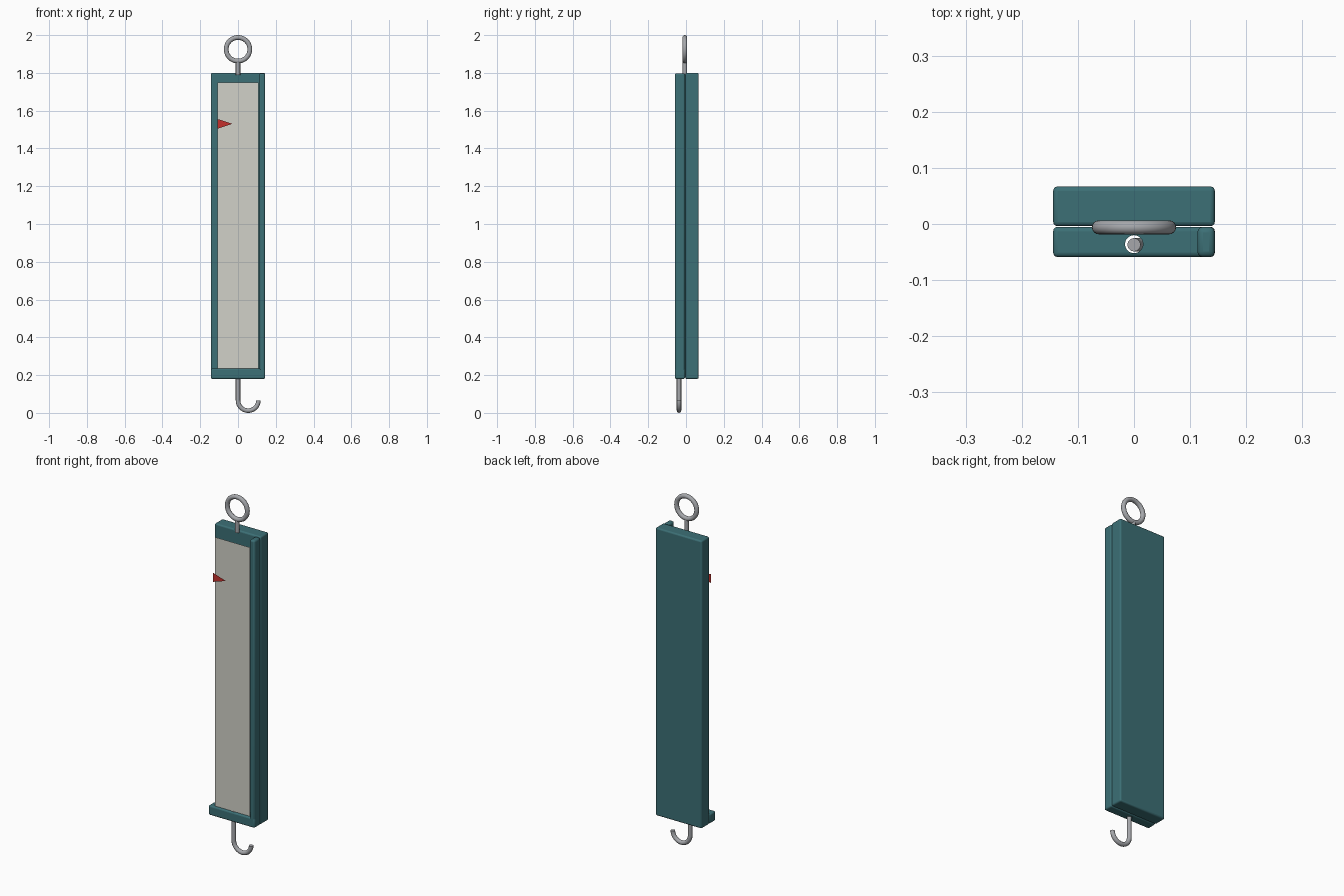
import bpy, math
from mathutils import Vector

if "Cube" in bpy.data.objects:
    bpy.data.objects.remove(bpy.data.objects["Cube"])


def material(name, rgb):
    m = bpy.data.materials.new(name)
    m.diffuse_color = (*rgb, 1)
    m.use_nodes = True
    m.node_tree.nodes["Principled BSDF"].inputs["Base Color"].default_value = m.diffuse_color
    return m


TEAL = material("teal_paint", (0.045, 0.16, 0.18))
CREAM = material("scale_card", (0.64, 0.64, 0.58))
RED = material("pointer_red", (0.55, 0.03, 0.025))
STEEL = material("steel", (0.38, 0.39, 0.41))


def box(name, lo, hi, bevel=0.008):
    lo, hi = Vector(lo), Vector(hi)
    bpy.ops.mesh.primitive_cube_add(size=1, location=(lo + hi) / 2)
    o = bpy.context.object
    o.name = name
    o.scale = hi - lo
    bpy.ops.object.transform_apply(location=False, rotation=False, scale=True)
    o.data.materials.append(TEAL)
    b = o.modifiers.new("bevel", 'BEVEL')
    b.width, b.segments = bevel, 3
    bpy.ops.object.shade_smooth_by_angle()
    return o


def sheet(name, points, mat):
    me = bpy.data.meshes.new(name)
    me.from_pydata(points, [], [range(len(points))])
    me.materials.append(mat)
    o = bpy.data.objects.new(name, me)
    bpy.context.collection.objects.link(o)
    return o


def rod(name, points, radius):
    cu = bpy.data.curves.new(name, 'CURVE')
    cu.dimensions = '3D'
    cu.bevel_depth, cu.bevel_resolution = radius, 4
    cu.use_fill_caps = True
    sp = cu.splines.new('POLY')
    sp.points.add(len(points) - 1)
    for p, co in zip(sp.points, points):
        p.co = (*co, 1)
    cu.materials.append(STEEL)
    o = bpy.data.objects.new(name, cu)
    bpy.context.collection.objects.link(o)
    return o


# Housing: back plate, right rail, bottom bar
box("back_plate", (-0.144, -0.004, 0.18), (0.144, 0.067, 1.80))
box("right_rail", (0.113, -0.059, 0.18), (0.144, -0.005, 1.798), 0.010)
bar = box("bottom_bar", (-0.144, -0.059, 0.18), (0.144, -0.005, 0.234))

# Hole for the hook rod
bpy.ops.mesh.primitive_cylinder_add(vertices=32, radius=0.016, depth=0.2, location=(0, -0.036, 0.2))
cutter = bpy.context.object
cutter.name = "hole_cutter"
cutter.hide_render = True
cutter.hide_viewport = True
cut = bar.modifiers.new("hole", 'BOOLEAN')
cut.operation, cut.object = 'DIFFERENCE', cutter

# Thin scale card and pointer
sheet("scale_card", [(-0.109, -0.047, 0.234), (0.109, -0.047, 0.234),
                     (0.109, -0.047, 1.748), (-0.109, -0.047, 1.748)], CREAM)
sheet("pointer", [(-0.109, -0.067, 1.504), (-0.03, -0.067, 1.53), (-0.109, -0.067, 1.556)], RED)

# Hanging ring and stem
bpy.ops.mesh.primitive_torus_add(major_segments=48, minor_segments=16, major_radius=0.0625,
                                 minor_radius=0.0125, location=(0, -0.006, 1.925),
                                 rotation=(math.pi / 2, 0, 0))
ring = bpy.context.object
ring.name = "hanging_ring"
ring.data.materials.append(STEEL)
bpy.ops.object.shade_smooth()
rod("ring_stem", [(0, -0.006, 1.79), (0, -0.006, 1.866)], 0.012)

# Load hook
r, y = 0.054, -0.037
arc = [(r - r * math.cos(a), y, 0.066 - r * math.sin(a))
       for a in (math.pi * i / 24 for i in range(25))]
rod("load_hook", [(0, y, 0.235)] + arc, 0.012)
